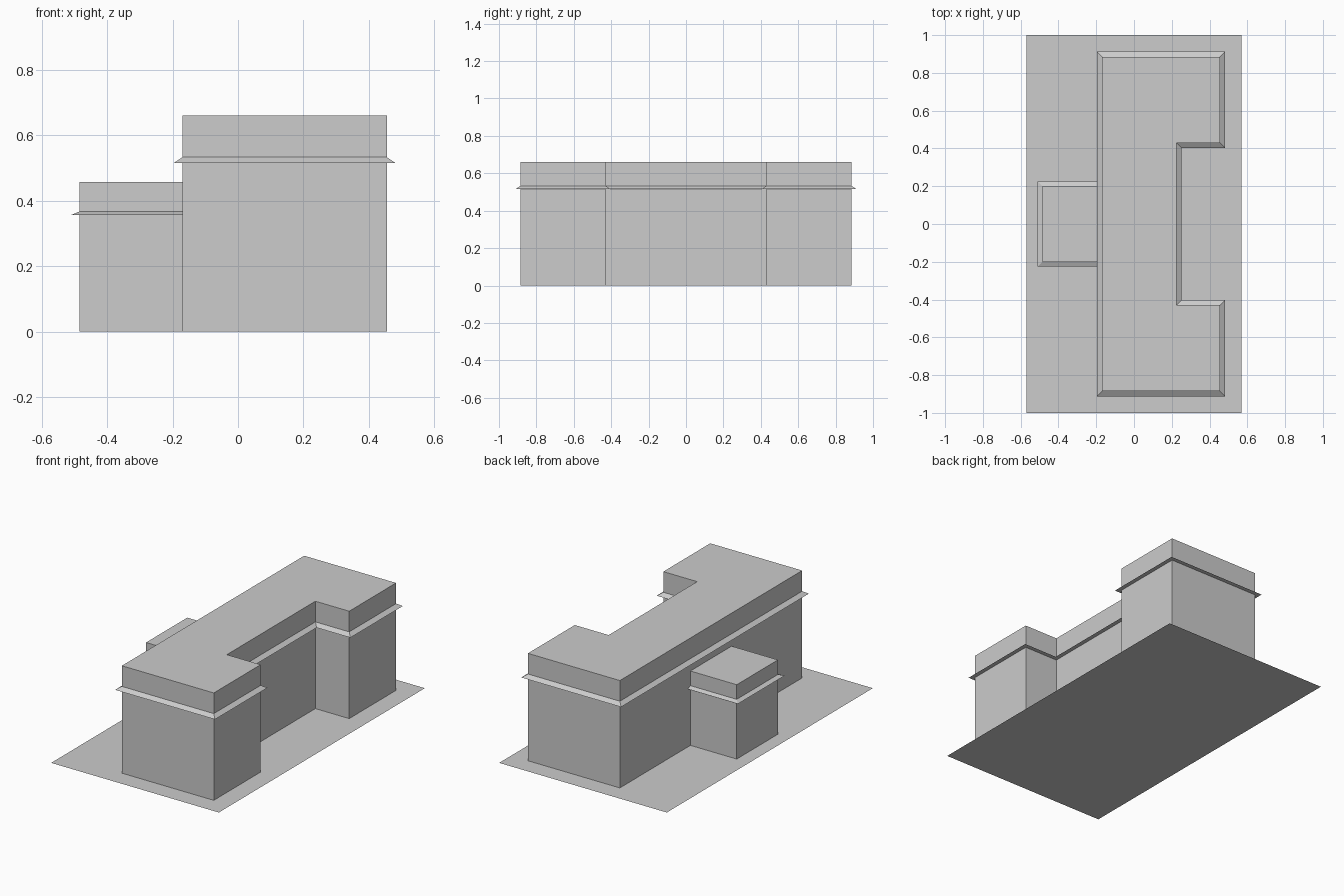
import bpy
import bmesh
from mathutils import Vector

if "Cube" in bpy.data.objects:
    bpy.data.objects.remove(bpy.data.objects["Cube"], do_unlink=True)

# One plain grey for the whole model
grey = bpy.data.materials.new("plain_grey")
grey.use_nodes = True
colour = (0.604, 0.604, 0.604, 1)
grey.diffuse_color = colour
grey.node_tree.nodes["Principled BSDF"].inputs["Base Color"].default_value = colour


def finish(name, bm):
    mesh = bpy.data.meshes.new(name)
    bm.normal_update()
    bm.to_mesh(mesh)
    bm.free()
    mesh.materials.append(grey)
    obj = bpy.data.objects.new(name, mesh)
    bpy.context.collection.objects.link(obj)
    return obj


def ring(bm, outline, z):
    return [bm.verts.new((x, y, z)) for x, y in outline]


def bridge(bm, lower, upper):
    n = len(lower)
    for i in range(n):
        j = (i + 1) % n
        bm.faces.new((lower[i], lower[j], upper[j], upper[i]))


def offset(outline, d):
    """Push a counter-clockwise right-angled outline outwards by d."""
    result = []
    for i, p in enumerate(outline):
        a = (Vector(p) - Vector(outline[i - 1])).normalized()
        b = (Vector(outline[(i + 1) % len(outline)]) - Vector(p)).normalized()
        result.append((p[0] + d * (a.y + b.y), p[1] - d * (a.x + b.x)))
    return result


def block(name, outline, height):
    """Walls and flat roof, open where it stands on the ground."""
    bm = bmesh.new()
    base, top = ring(bm, outline, 0), ring(bm, outline, height)
    bridge(bm, base, top)
    bm.faces.new(top)
    finish(name, bm)


def eave(name, outline, z_low, z_high, reach):
    """Sloping canopy with a flat underside around the walls."""
    bm = bmesh.new()
    inner = ring(bm, outline, z_low)
    outer = ring(bm, offset(outline, reach), z_low)
    upper = ring(bm, outline, z_high)
    bridge(bm, inner, outer)
    bridge(bm, outer, upper)
    finish(name, bm)


# Ground slab
bm = bmesh.new()
bm.faces.new(ring(bm, [(-0.57, -1), (0.57, -1), (0.57, 1), (-0.57, 1)], 0))
finish("ground_plate", bm)

# Main building with two wings around a courtyard
half = [(-0.17, -0.885), (0.455, -0.885), (0.455, -0.43), (0.225, -0.43)]
main = half + [(x, -y) for x, y in reversed(half)]
block("main_building", main, 0.66)
eave("main_eave", main, 0.515, 0.533, 0.027)

# Lower annex on the long side
annex = [(-0.485, -0.2), (-0.17, -0.2), (-0.17, 0.2), (-0.485, 0.2)]
block("annex", annex, 0.457)
eave("annex_eave", annex, 0.356, 0.367, 0.026)

# Thin ridge seam on the main roof
ridge = [(0.265, -0.655), (0.265, -0.652), (0.028, -0.652), (0.028, 0.652),
         (0.265, 0.652), (0.265, 0.655), (0.025, 0.655), (0.025, -0.655)]
bm = bmesh.new()
bm.faces.new(ring(bm, ridge, 0.661))
finish("roof_ridge_seam", bm)
